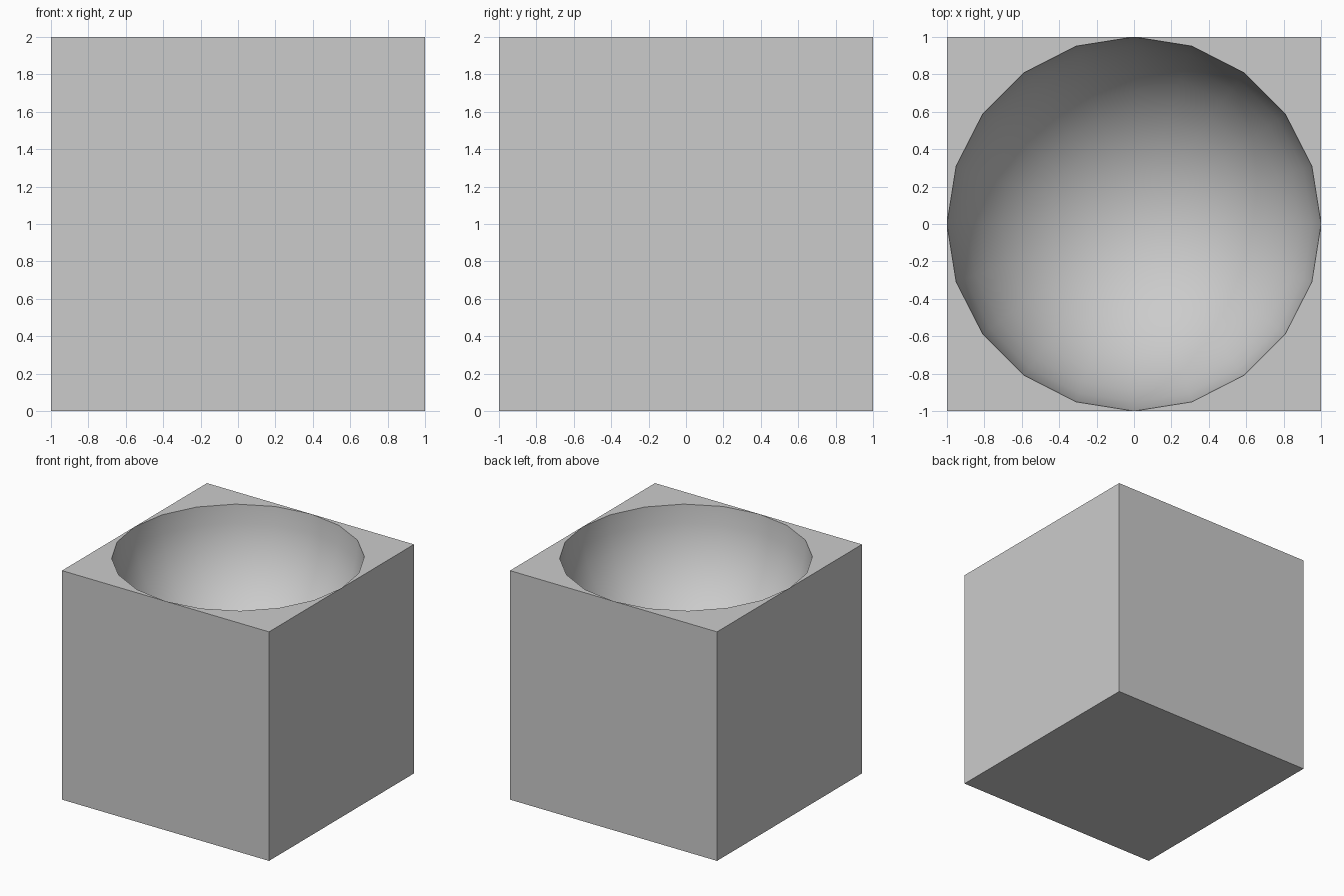
import bpy, bmesh
from math import sin, cos, pi

if "Cube" in bpy.data.objects:
    bpy.data.objects.remove(bpy.data.objects["Cube"])

SEGS, RINGS = 20, 10      # sides of the rim, rings from rim to bowl bottom
bm = bmesh.new()

# Hemispherical bowl: rings from the rim (z = 2) down to the pole (z = 1)
rings = []
for j in range(RINGS):
    t = pi / 2 * j / RINGS
    rings.append([bm.verts.new((cos(t) * cos(2 * pi * i / SEGS),
                                cos(t) * sin(2 * pi * i / SEGS),
                                2 - sin(t))) for i in range(SEGS)])
pole = bm.verts.new((0, 0, 1))
for i in range(SEGS):
    k = (i + 1) % SEGS
    for a, b in zip(rings, rings[1:]):
        bm.faces.new((a[i], a[k], b[k], b[i]))
    bm.faces.new((rings[-1][i], rings[-1][k], pole))

# Block: four flat top corners, four walls and the base
rim = rings[0]
signs = [(1, 1), (-1, 1), (-1, -1), (1, -1)]
top = [bm.verts.new((x, y, 2)) for x, y in signs]
base = [bm.verts.new((x, y, 0)) for x, y in signs]
q = SEGS // 4
for c in range(4):
    n = (c + 1) % 4
    arc = [rim[(c * q + s) % SEGS] for s in range(q + 1)]
    bm.faces.new([top[c]] + arc[::-1])
    bm.faces.new((top[c], arc[-1], top[n], base[n], base[c]))
bm.faces.new(base)

bmesh.ops.recalc_face_normals(bm, faces=bm.faces)
mesh = bpy.data.meshes.new("block_with_bowl")
bm.to_mesh(mesh)
bm.free()
block = bpy.data.objects.new("block_with_bowl", mesh)
bpy.context.collection.objects.link(block)

# Smooth bowl, sharp block edges and rim
bpy.context.view_layer.objects.active = block
block.select_set(True)
bpy.ops.object.shade_smooth_by_angle(angle=pi / 6)
